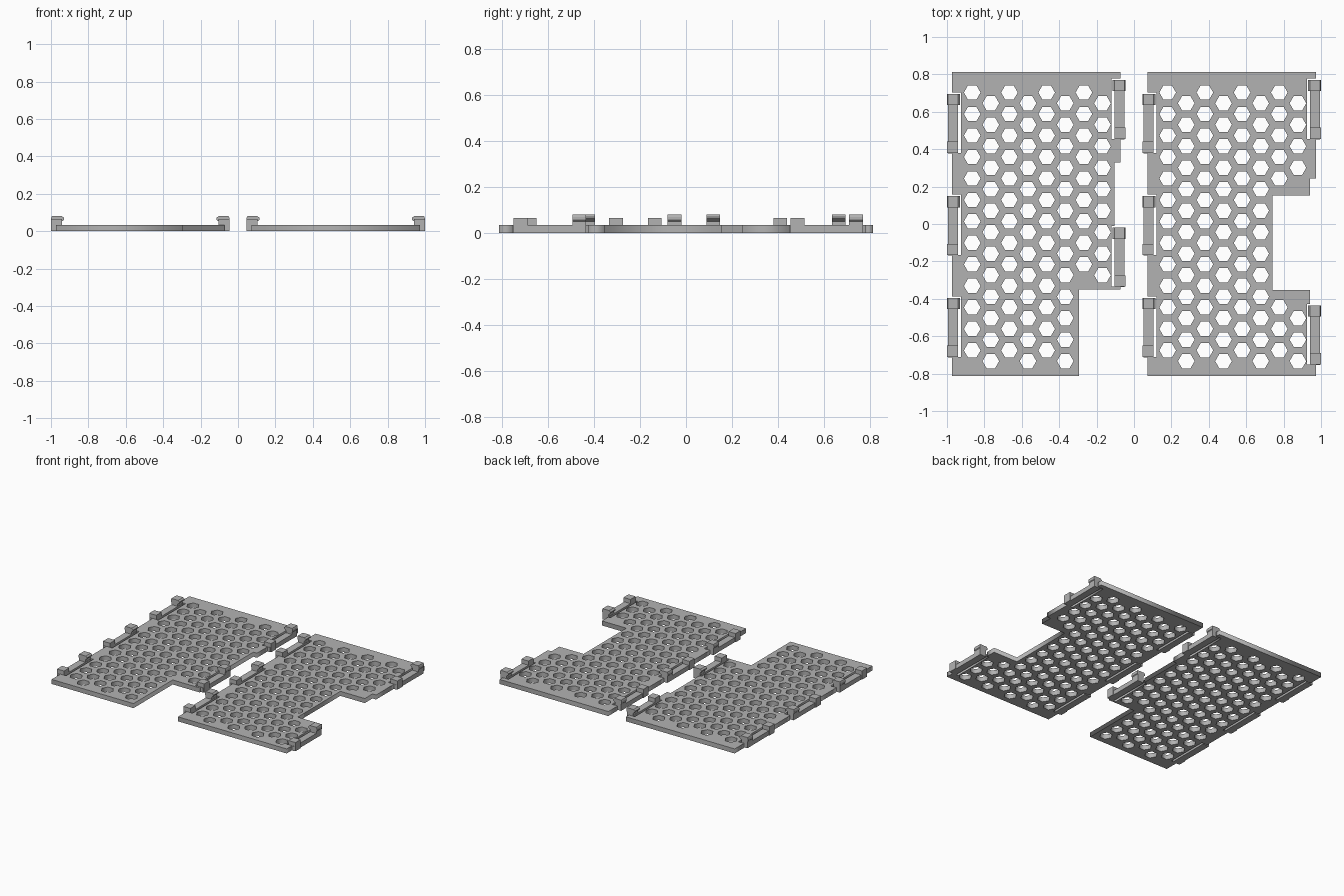
import bpy, bmesh, math

cube = bpy.data.objects.get("Cube")
if cube:
    bpy.data.objects.remove(cube, do_unlink=True)

grey = bpy.data.materials.new("plain_grey")
grey.use_nodes = True
colour = (0.45, 0.45, 0.45, 1)
grey.diffuse_color = colour
grey.node_tree.nodes["Principled BSDF"].inputs["Base Color"].default_value = colour

THICK = 0.034       # panel thickness
HALF = 0.813        # half the panel depth
WIDTH = 0.899       # panel width
CLIP = 0.315        # clip length
SLOT = 0.047        # how far a clip slot cuts into the panel
GAP = 0.008         # free space beyond the hook end
STEP = 0.03         # shallow step along the right edge
COL, ROW, RADIUS = 0.0995, 0.1149, 0.0445
LEFT_CLIPS = (0.695, 0.149, -0.395)


def add_mesh(name, bm):
    bmesh.ops.recalc_face_normals(bm, faces=bm.faces)
    mesh = bpy.data.meshes.new(name)
    bm.to_mesh(mesh)
    bm.free()
    mesh.materials.append(grey)
    obj = bpy.data.objects.new(name, mesh)
    bpy.context.collection.objects.link(obj)
    return obj


def add_prism(name, profile, y0, y1):
    """Extrude an x-z profile along y."""
    bm = bmesh.new()
    face = bm.faces.new([bm.verts.new((x, y0, z)) for x, z in profile])
    new = bmesh.ops.extrude_face_region(bm, geom=[face])["geom"]
    verts = [v for v in new if isinstance(v, bmesh.types.BMVert)]
    bmesh.ops.translate(bm, verts=verts, vec=(0, y1 - y0, 0))
    return add_mesh(name, bm)


def add_clip(name, edge, side, top):
    """Spring clip: long bar, hook at the back end, stop block at the front end."""
    def place(points):
        return [(edge + side * x, z) for x, z in points]

    def box(x0, x1, z):
        return place([(x0, 0), (x1, 0), (x1, z), (x0, z)])

    end = top - CLIP
    add_prism(name + "_bar", box(-0.03, 0.022, THICK), end - 0.003, top)
    add_prism(name + "_stop", box(-0.03, 0.028, 0.065), end, end + 0.06)
    hook = place([(0.023, 0), (-0.028, 0), (-0.028, 0.05), (-0.043, 0.062),
                  (-0.043, 0.07), (-0.032, 0.08), (0.023, 0.08), (0.027, 0.07),
                  (0.027, 0.055), (0.023, 0.05)])
    add_prism(name + "_hook", hook, top - 0.06, top)


def add_panel(name, outline, holes):
    """Filled flat curve with hexagon holes, turned into a mesh."""
    curve = bpy.data.curves.new(name + "_outline", "CURVE")
    curve.dimensions = "2D"
    curve.fill_mode = "BOTH"
    curve.extrude = THICK / 2
    hexes = [[(x + RADIUS * math.cos(k * math.pi / 3),
               y + RADIUS * math.sin(k * math.pi / 3)) for k in range(6)]
             for x, y in holes]
    for loop in [outline] + hexes:
        spline = curve.splines.new("POLY")
        spline.points.add(len(loop) - 1)
        for point, (x, y) in zip(spline.points, loop):
            point.co = (x, y, THICK / 2, 1)
        spline.use_cyclic_u = True
    temp = bpy.data.objects.new(name + "_outline", curve)
    bpy.context.collection.objects.link(temp)
    graph = bpy.context.evaluated_depsgraph_get()
    mesh = bpy.data.meshes.new_from_object(temp.evaluated_get(graph))
    bm = bmesh.new()
    bm.from_mesh(mesh)
    bpy.data.objects.remove(temp, do_unlink=True)
    bpy.data.meshes.remove(mesh)
    bmesh.ops.remove_doubles(bm, verts=bm.verts, dist=0.0001)
    # Rest the sheet on the ground
    low = min(v.co.z for v in bm.verts)
    bmesh.ops.translate(bm, verts=bm.verts, vec=(0, 0, -low))
    add_mesh(name, bm)


def left_edge(x):
    """Left side from back to front, with a slot for each clip."""
    points = [(x, HALF)]
    for top in LEFT_CLIPS:
        a, b = top + GAP, top - CLIP
        points += [(x, a), (x + SLOT, a), (x + SLOT, b), (x, b)]
    return points + [(x, -HALF)]


def slot(x, top, before, after):
    """Right-side clip slot from front to back."""
    a, b = top + GAP, top - CLIP
    return [(before, b), (x - SLOT, b), (x - SLOT, a), (after, a)]


def hole_grid(x0, keep):
    return [(x0 + 0.107 + c * COL, 0.703 - r * ROW - (c % 2) * ROW / 2)
            for c in range(8) for r in range(13) if c < 6 or keep(c, r)]


# Right-hand panel (model's right): one corner cut away
x0 = -0.972
x1 = x0 + WIDTH
outline = left_edge(x0) + [(-0.295, -HALF), (-0.295, -0.35), (x1, -0.35)]
outline += slot(x1, -0.02, x1, x1 - STEP)
outline += [(x1 - STEP, 0.328), (x1, 0.328)]
outline += slot(x1, 0.77, x1, x1) + [(x1, HALF)]
add_panel("right_panel", outline, hole_grid(x0, lambda c, r: r < 9))
for i, top in enumerate(LEFT_CLIPS):
    add_clip(f"right_panel_outer_clip_{i}", x0, -1, top)
for i, top in enumerate((0.77, -0.02)):
    add_clip(f"right_panel_inner_clip_{i}", x1, 1, top)

# Left-hand panel (model's left): a bay cut from the side
x0 = 0.073
x1 = x0 + WIDTH
outline = left_edge(x0) + [(x1, -HALF)]
outline += slot(x1, -0.435, x1, x1 - STEP)
outline += [(x1 - STEP, -0.352), (0.74, -0.352), (0.74, 0.152),
            (x1 - STEP, 0.152), (x1 - STEP, 0.243), (x1, 0.243)]
outline += slot(x1, 0.77, x1, x1) + [(x1, HALF)]
add_panel("left_panel", outline,
          hole_grid(x0, lambda c, r: r < (5 if c == 6 else 4) or r > 9))
for i, top in enumerate(LEFT_CLIPS):
    add_clip(f"left_panel_inner_clip_{i}", x0, -1, top)
for i, top in enumerate((0.77, -0.435)):
    add_clip(f"left_panel_outer_clip_{i}", x1, 1, top)
